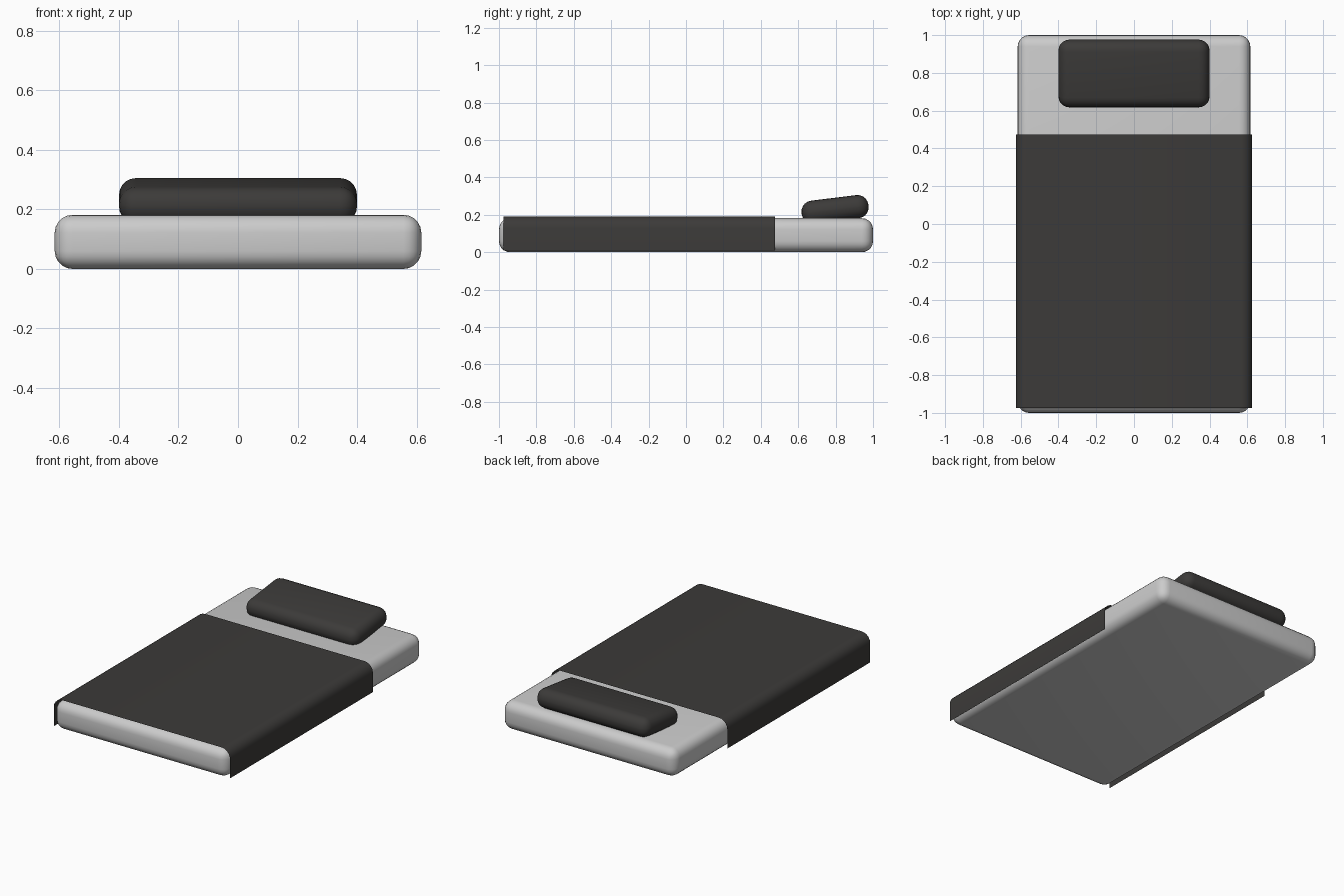
import bpy, bmesh, math

if "Cube" in bpy.data.objects:
    bpy.data.objects.remove(bpy.data.objects["Cube"])

dark = bpy.data.materials.new("dark_fabric")
dark.diffuse_color = (0.045, 0.043, 0.041, 1)
dark.use_nodes = True
dark.node_tree.nodes["Principled BSDF"].inputs["Base Color"].default_value = dark.diffuse_color


def make_object(name, bm, material=None):
    mesh = bpy.data.meshes.new(name)
    bm.to_mesh(mesh)
    bm.free()
    obj = bpy.data.objects.new(name, mesh)
    bpy.context.collection.objects.link(obj)
    if material:
        mesh.materials.append(material)
    for p in mesh.polygons:
        p.use_smooth = True
    return obj


def rounded_box(name, size, center, radius, tilt=0, material=None):
    bm = bmesh.new()
    bmesh.ops.create_cube(bm, size=1)
    bmesh.ops.scale(bm, vec=size, verts=bm.verts)
    bmesh.ops.bevel(bm, geom=bm.edges[:], offset=radius, segments=5,
                    profile=0.5, affect='EDGES')
    obj = make_object(name, bm, material)
    obj.location = center
    obj.rotation_euler.x = tilt
    return obj


# Mattress and tilted pillow
rounded_box("mattress", (1.232, 2.0, 0.182), (0, 0, 0.091), 0.06)
rounded_box("pillow", (0.8, 0.36, 0.124), (0, 0.797, 0.229), 0.058,
            math.radians(7), dark)

# Blanket: an open thin sheet draped over the mattress
half, top, bottom, r = 0.626, 0.191, 0.008, 0.06
right = [(half, bottom)]
for i in range(6):
    a = math.radians(18 * i)
    right.append((half - r + r * math.cos(a), top - r + r * math.sin(a)))
profile = right + [(-x, z) for x, z in reversed(right)]
bm = bmesh.new()
rows = [[bm.verts.new((x, y, z)) for x, z in profile] for y in (-0.975, 0.475)]
for i in range(len(profile) - 1):
    bm.faces.new((rows[0][i], rows[1][i], rows[1][i + 1], rows[0][i + 1]))
bmesh.ops.recalc_face_normals(bm, faces=bm.faces)
bm.normal_update()
if max(bm.faces, key=lambda f: f.calc_area()).normal.z < 0:
    bmesh.ops.reverse_faces(bm, faces=bm.faces)
make_object("blanket", bm, dark)
